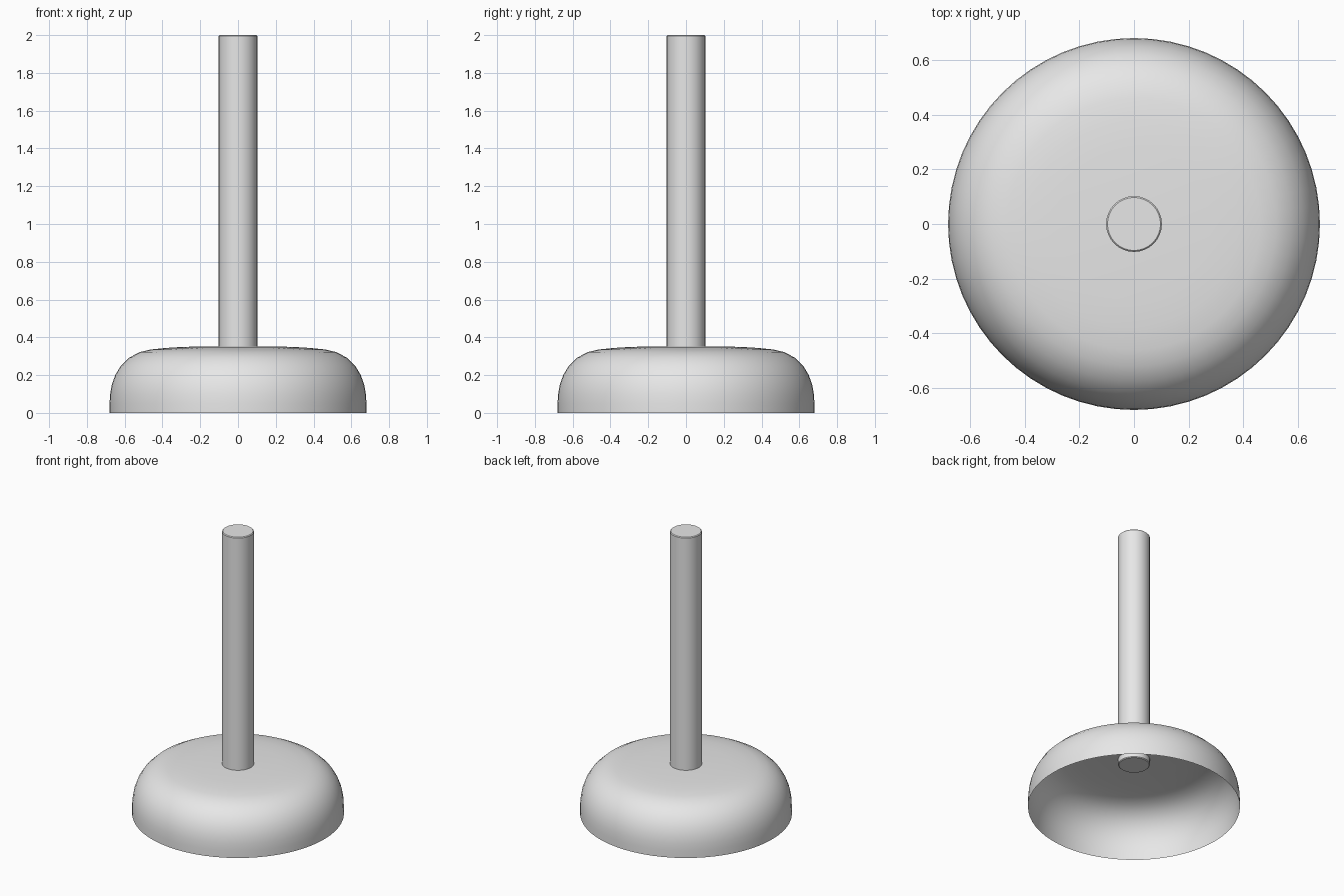
import bpy
import bmesh
import math

default_cube = bpy.data.objects.get("Cube")
if default_cube:
    bpy.data.objects.remove(default_cube, do_unlink=True)

# Single grey material
grey = bpy.data.materials.new("plain grey")
grey.use_nodes = True
grey.diffuse_color = (0.8, 0.8, 0.8, 1)
grey.node_tree.nodes["Principled BSDF"].inputs["Base Color"].default_value = (0.8, 0.8, 0.8, 1)


def lathe(name, profile, sides):
    """Revolve a profile of (radius, height) points around the z axis."""
    bm = bmesh.new()
    points = [bm.verts.new((r, 0, z)) for r, z in profile]
    edges = [bm.edges.new(pair) for pair in zip(points, points[1:])]
    bmesh.ops.spin(bm, geom=points + edges, cent=(0, 0, 0), axis=(0, 0, 1),
                   angle=math.tau, steps=sides)
    bmesh.ops.remove_doubles(bm, verts=bm.verts, dist=0.0005)
    bmesh.ops.recalc_face_normals(bm, faces=bm.faces)
    # Normals of an open shell must point away from the axis
    outer = max(bm.faces, key=lambda f: f.calc_center_median().xy.length)
    if outer.normal.xy.dot(outer.calc_center_median().xy) < 0:
        bmesh.ops.reverse_faces(bm, faces=bm.faces)
    mesh = bpy.data.meshes.new(name)
    bm.to_mesh(mesh)
    bm.free()
    mesh.materials.append(grey)
    obj = bpy.data.objects.new(name, mesh)
    bpy.context.collection.objects.link(obj)
    bpy.ops.object.select_all(action="DESELECT")
    obj.select_set(True)
    bpy.context.view_layer.objects.active = obj
    bpy.ops.object.shade_smooth_by_angle(angle=math.radians(30))
    return obj


# Hollow cup, open underneath
lathe("cup", [(0.68, 0), (0.68, 0.05), (0.677, 0.1), (0.668, 0.15),
              (0.65, 0.2), (0.62, 0.25), (0.575, 0.293), (0.52, 0.322),
              (0.46, 0.336), (0.38, 0.344), (0.28, 0.35), (0, 0.352)], 64)

# Straight handle passing through the cup, with slightly eased ends
RADIUS, BOTTOM, TOP, EASE = 0.102, 0.31, 2.0, 0.005
lathe("handle", [(0, BOTTOM), (RADIUS - EASE, BOTTOM), (RADIUS, BOTTOM + EASE),
                 (RADIUS, TOP - EASE), (RADIUS - EASE, TOP), (0, TOP)], 32)
